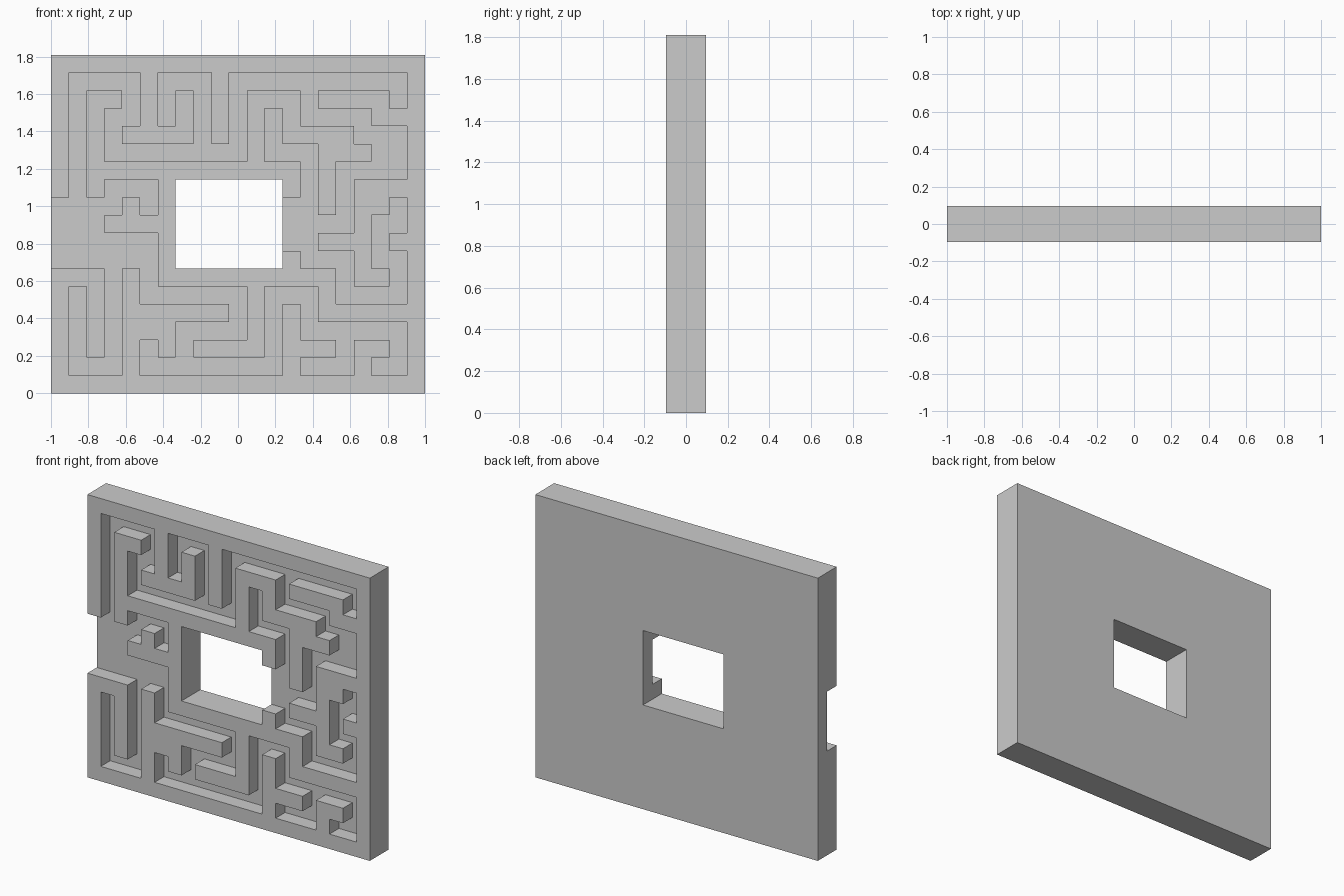
import bpy, bmesh

if "Cube" in bpy.data.objects:
    bpy.data.objects.remove(bpy.data.objects["Cube"])

COLS, ROWS = 21, 19
S = 2 / COLS                                   # one maze cell

# wall centre lines as (column, row) paths on the cell grid
top_walls = [[(5, 18), (5, 14)], [(4, 14), (7, 14), (7, 16)], [(9, 18), (9, 14)],
             [(11, 12), (11, 16), (13, 16), (13, 14), (16, 14), (16, 13), (17, 13)],
             [(15, 14), (15, 10)], [(3, 16), (2, 16), (2, 11)],
             [(20, 15), (18, 15), (18, 16), (15, 16)]]
middle_walls = [[(2, 12), (13, 12), (13, 11)], [(3, 9), (6, 9)], [(4, 9), (4, 10)],
                [(20, 4), (15, 4), (15, 6), (6, 6), (6, 12)], [(13, 6), (13, 7)],
                [(20, 11), (17, 11), (17, 6), (18, 6)], [(17, 8), (15, 8)],
                [(18, 11), (18, 10)], [(20, 8), (19, 8)]]
bottom_walls = [[(0, 6), (2, 6), (2, 2)], [(4, 0), (4, 6)], [(4, 4), (9, 4)],
                [(6, 4), (6, 2)], [(5, 3), (6, 3)], [(11, 6), (11, 2), (8, 2)],
                [(13, 0), (13, 4)], [(13, 2), (15, 2)], [(17, 0), (17, 2), (18, 2)]]


def path_cells(path):
    for (a, b), (c, d) in zip(path, path[1:]):
        for x in range(min(a, c), max(a, c) + 1):
            for z in range(min(b, d), max(b, d) + 1):
                yield x, z


walls = {cell for p in top_walls + middle_walls + bottom_walls for cell in path_cells(p)}

# outer frame, with the entrance gap on the left
for c in range(COLS):
    for r in range(ROWS):
        if (c in (0, COLS - 1) or r in (0, ROWS - 1)) and not (c == 0 and 7 <= r <= 10):
            walls.add((c, r))


# layer 0 is the backing plate with its window, layer 1 the raised walls
def solid(c, k, r):
    if not (0 <= c < COLS and 0 <= r < ROWS and 0 <= k < 2):
        return False
    if k == 1:
        return (c, r) in walls
    return not (7 <= c <= 12 and 7 <= r <= 11)


# skin only the exposed cell sides
bm = bmesh.new()
cache = {}


def vert(c, k, r):
    if (c, k, r) not in cache:
        cache[c, k, r] = bm.verts.new((c * S - 1, (1 - k) * S, r * S))
    return cache[c, k, r]


for c in range(COLS):
    for k in range(2):
        for r in range(ROWS):
            if not solid(c, k, r):
                continue
            for axis in range(3):
                for side in (0, 1):
                    n = [c, k, r]
                    n[axis] += 2 * side - 1
                    if solid(*n):
                        continue
                    corners = []
                    for u, v in ((0, 0), (1, 0), (1, 1), (0, 1)):
                        p = [c, k, r]
                        p[axis] += side
                        p[(axis + 1) % 3] += u
                        p[(axis + 2) % 3] += v
                        corners.append(vert(*p))
                    # y runs against the layer index, so side 0 keeps the order
                    bm.faces.new(corners if side == 0 else corners[::-1])

# merge coplanar cells into clean flat faces
bmesh.ops.dissolve_limit(bm, angle_limit=0.02, verts=bm.verts[:], edges=bm.edges[:])
bmesh.ops.triangulate(bm, faces=[f for f in bm.faces if len(f.verts) > 4])
bmesh.ops.recalc_face_normals(bm, faces=bm.faces[:])
mesh = bpy.data.meshes.new("maze_panel")
bm.to_mesh(mesh)
bm.free()
panel = bpy.data.objects.new("maze_panel", mesh)
bpy.context.collection.objects.link(panel)
